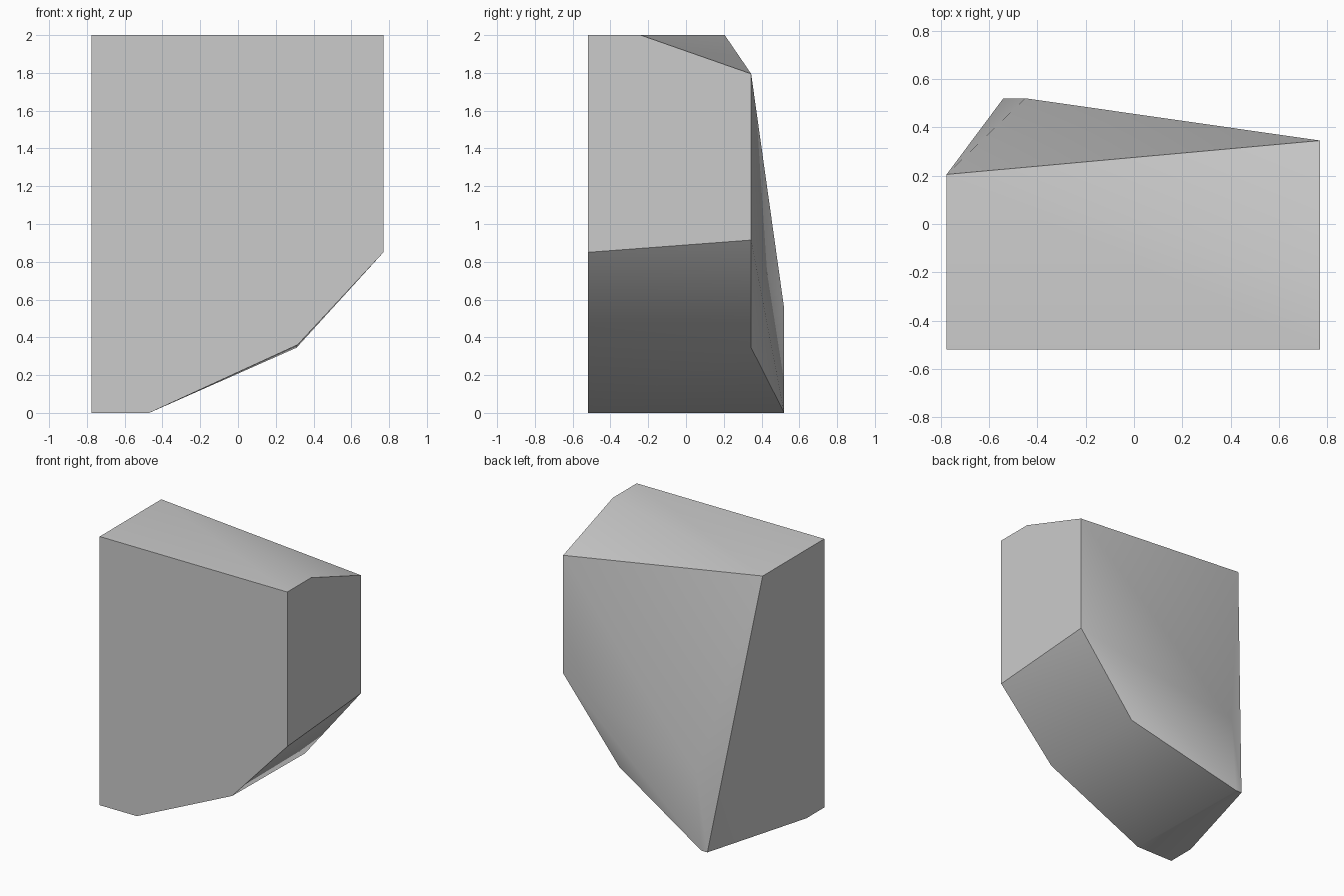
import bpy, bmesh, math

cube = bpy.data.objects.get("Cube")
if cube:
    bpy.data.objects.remove(cube, do_unlink=True)

# Stone colour
stone = bpy.data.materials.new("stone grey")
stone.use_nodes = True
grey = (0.6, 0.6, 0.6, 1)
stone.diffuse_color = grey
stone.node_tree.nodes["Principled BSDF"].inputs["Base Color"].default_value = grey

LEFT, RIGHT, FRONT, BACK = -0.775, 0.77, -0.52, 0.52

# Flat front outline
front = [(LEFT, FRONT, 2), (RIGHT, FRONT, 2), (RIGHT, FRONT, 0.85),
         (0.315, FRONT, 0.36), (-0.47, FRONT, 0), (LEFT, FRONT, 0)]
# Corners along the two sides
sides = [(LEFT, 0.205, 2), (LEFT, -0.31, 0), (RIGHT, -0.24, 2),
         (RIGHT, 0.345, 1.795), (RIGHT, 0.345, 0.915), (0.31, 0.345, 0.345)]
# Low bulge at the back
bulge = [(-0.54, BACK, 0), (-0.49, BACK, 0), (-0.45, BACK, 0.55)]

# Wrap the corners into one faceted chunk
bm = bmesh.new()
for co in front + sides + bulge:
    bm.verts.new(co)
bmesh.ops.convex_hull(bm, input=bm.verts)
bmesh.ops.dissolve_limit(bm, angle_limit=math.radians(0.5),
                         verts=bm.verts, edges=bm.edges)
bmesh.ops.recalc_face_normals(bm, faces=bm.faces)
mesh = bpy.data.meshes.new("rock_chunk")
bm.to_mesh(mesh)
bm.free()
mesh.materials.append(stone)

rock = bpy.data.objects.new("rock_chunk", mesh)
bpy.context.collection.objects.link(rock)
bpy.ops.object.select_all(action="DESELECT")
rock.select_set(True)
bpy.context.view_layer.objects.active = rock
bpy.ops.object.shade_smooth_by_angle(angle=math.radians(30))
